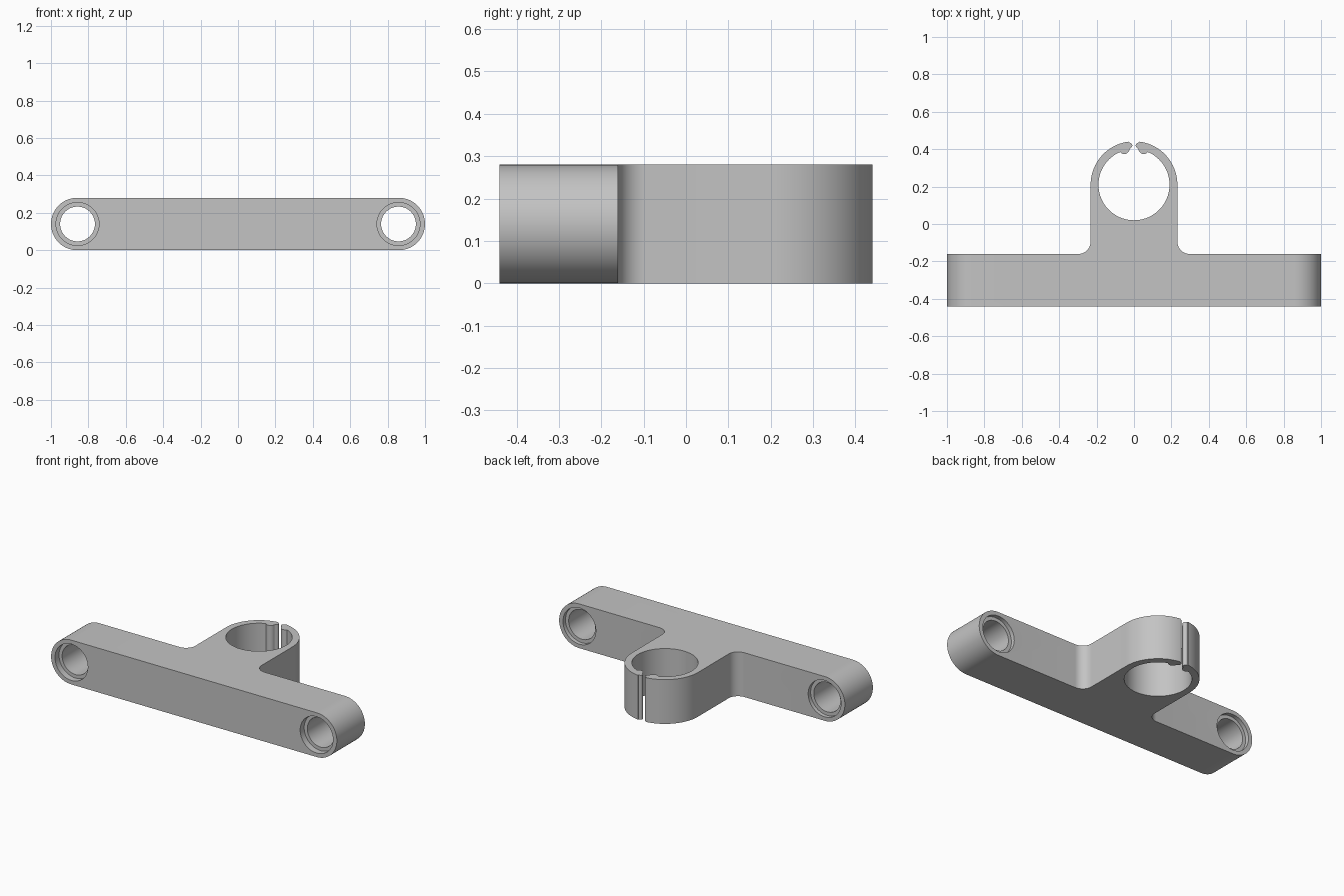
import bpy, bmesh
from math import sin, cos, pi, radians
from mathutils import Vector

cube = bpy.data.objects.get("Cube")
if cube:
    bpy.data.objects.remove(cube, do_unlink=True)

H = 0.28                      # overall thickness
FRONT, BACK = -0.44, -0.16    # depth range of the bar
HOLE_X = 0.858

grey = bpy.data.materials.new("plain grey")
grey.use_nodes = True
grey.diffuse_color = (0.55, 0.55, 0.55, 1)
grey.node_tree.nodes["Principled BSDF"].inputs["Base Color"].default_value = (0.55, 0.55, 0.55, 1)


def arc(cx, cy, r, a0, a1, n):
    """Points on an arc, angles in degrees."""
    angles = [radians(a0 + (a1 - a0) * i / n) for i in range(n + 1)]
    return [(cx + r * cos(a), cy + r * sin(a)) for a in angles]


def prism(name, outline, place, direction):
    """Extrude a flat outline; place maps outline points into space."""
    bm = bmesh.new()
    face = bm.faces.new([bm.verts.new(place(u, v)) for u, v in outline])
    result = bmesh.ops.extrude_face_region(bm, geom=[face], use_keep_orig=True)
    moved = [g for g in result["geom"] if isinstance(g, bmesh.types.BMVert)]
    bmesh.ops.translate(bm, verts=moved, vec=Vector(direction))
    bmesh.ops.recalc_face_normals(bm, faces=bm.faces)
    mesh = bpy.data.meshes.new(name)
    bm.to_mesh(mesh)
    bm.free()
    mesh.materials.append(grey)
    obj = bpy.data.objects.new(name, mesh)
    bpy.context.collection.objects.link(obj)
    return obj


def combine(target, tool, operation):
    """Apply a boolean and discard the tool."""
    tool.hide_render = True
    mod = target.modifiers.new("combine", 'BOOLEAN')
    mod.operation, mod.solver, mod.object = operation, 'EXACT', tool
    bpy.context.view_layer.objects.active = target
    bpy.ops.object.modifier_apply(modifier=mod.name)
    bpy.data.objects.remove(tool, do_unlink=True)


# Crossbar with rounded ends
r = H / 2
outline = arc(1 - r, r, r, -90, 90, 32) + arc(r - 1, r, r, 90, 270, 32)
bracket = prism("clamp_bracket", outline, lambda u, v: (u, FRONT, v), (0, BACK - FRONT, 0))

# Split ring clamp: filleted stem, outer wall, rounded lip, inner pad, bore
half = [(0.297, -0.3)]
half += arc(0.297, -0.095, 0.065, 270, 180, 12)
half += arc(0, 0.21, 0.232, 0, 83, 28)
half += arc(0.024, 0.42, 0.015, 75, 245, 8)
half += arc(0.052, 0.402, 0.028, 185, 320, 10)
half += arc(0, 0.21, 0.19, 64, -90, 48)
half[-1] = (0, 0.02)
outline = half + [(-x, y) for x, y in reversed(half[:-1])]
clamp = prism("clamp_ring", outline, lambda u, v: (u, v, 0), (0, 0, H))
combine(bracket, clamp, 'UNION')

# Bolt holes with a shallow recess on each face
for x in (-HOLE_X, HOLE_X):
    for radius, y0, y1 in ((0.093, FRONT - 0.1, BACK + 0.1),
                           (0.115, FRONT - 0.1, FRONT + 0.04),
                           (0.115, BACK - 0.025, BACK + 0.1)):
        circle = arc(x, H / 2, radius, 0, 360, 48)[:-1]
        cutter = prism("hole_cutter", circle, lambda u, v: (u, y0, v), (0, y1 - y0, 0))
        combine(bracket, cutter, 'DIFFERENCE')

# Smooth curves, sharp edges
bpy.ops.object.select_all(action='DESELECT')
bracket.select_set(True)
bpy.context.view_layer.objects.active = bracket
bpy.ops.object.shade_smooth_by_angle(angle=radians(30))
